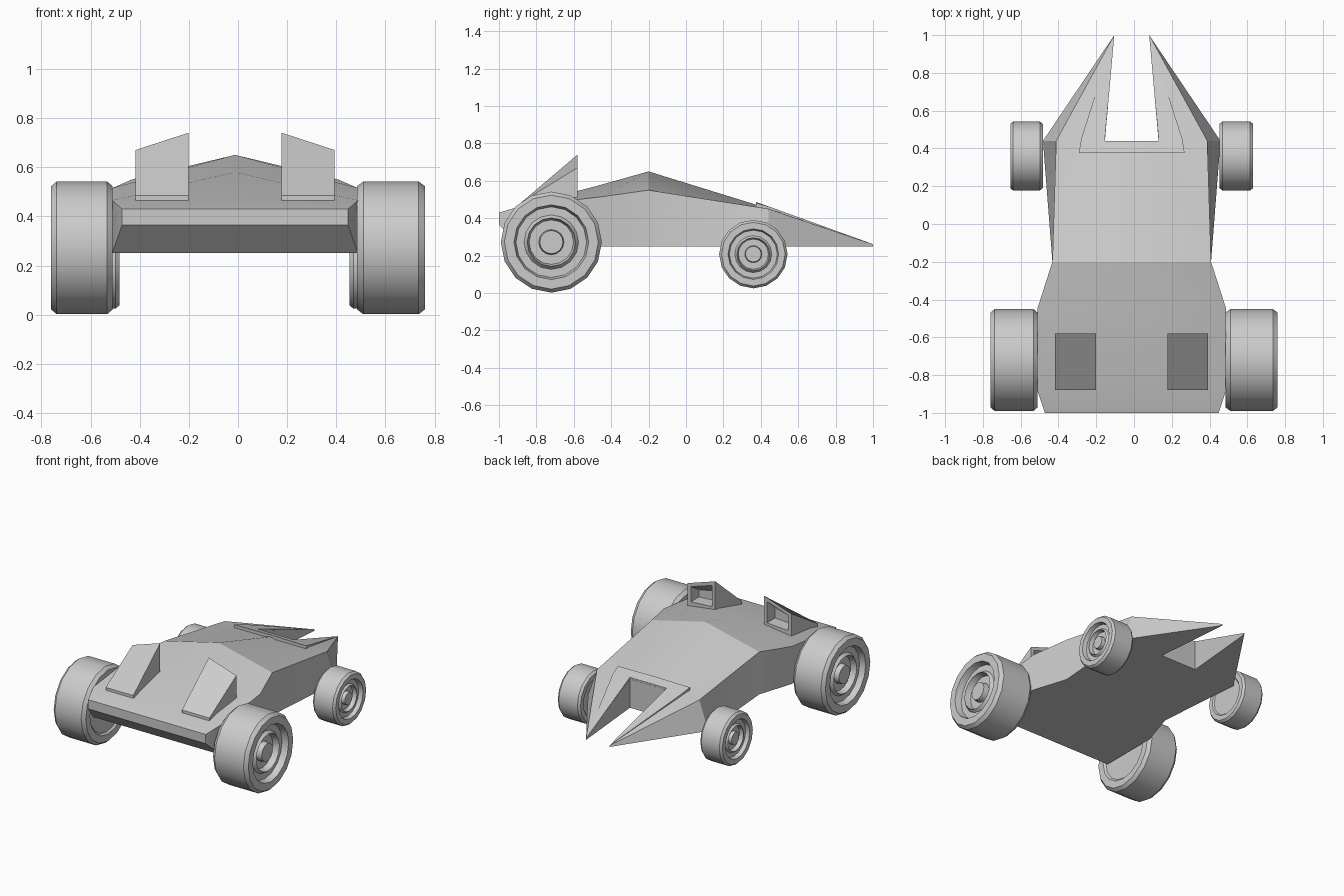
import bpy, bmesh
from math import cos, sin, tau, radians

if "Cube" in bpy.data.objects:
    bpy.data.objects.remove(bpy.data.objects["Cube"])

CX = -0.012  # body centre line


def finish(name, bm, loc=(0, 0, 0), mirror=False):
    bmesh.ops.recalc_face_normals(bm, faces=bm.faces)
    me = bpy.data.meshes.new(name)
    bm.to_mesh(me)
    bm.free()
    ob = bpy.data.objects.new(name, me)
    ob.location = loc
    bpy.context.collection.objects.link(ob)
    bpy.ops.object.select_all(action='DESELECT')
    bpy.context.view_layer.objects.active = ob
    ob.select_set(True)
    bpy.ops.object.shade_smooth_by_angle(angle=radians(24))
    if mirror:
        m = ob.modifiers.new("mirror", 'MIRROR')
        m.use_clip = True
    return ob


# Body half: stations of (y, bottom z, bottom x, top x, top edge z, centre z)
stations = [(-1.0, .365, .46, .46, .43, .43),
            (-.88, .25, .50, .50, .465, .465),
            (-.45, .25, .50, .50, .515, .58),
            (-.20, .25, .42, .42, .55, .65),
            (.44, .25, .47, .40, .45, .452)]
bm = bmesh.new()
rings = []
for y, zb, xb, xt, zt, zc in stations:
    rings.append([bm.verts.new(p) for p in
                  ((0, y, zb), (xb, y, zb), (xt, y, zt), (0, y, zc))])
bm.faces.new(rings[0])
for a, b in zip(rings[:-2], rings[1:-1]):
    for i in range(3):
        bm.faces.new((a[i], a[i + 1], b[i + 1], b[i]))
# Nose prong and the notch between the prongs
d, e = rings[-2], rings[-1]
p = bm.verts.new((.142, .44, .452))
q = bm.verts.new((.142, .44, .25))
t0 = bm.verts.new((.0925, 1, .25))
t1 = bm.verts.new((.0925, 1, .26))
for f in ((d[0], d[1], e[1], q, e[0]), (d[1], d[2], e[2], e[1]),
          (d[2], p, e[2]), (d[2], d[3], e[3], p), (e[0], q, p, e[3]),
          (q, e[1], t0), (p, q, t0, t1), (e[2], p, t1), (e[1], e[2], t1, t0)):
    bm.faces.new(f)
finish("body", bm, (CX, 0, 0), True)

# Raised plate around the notch
outline = [(0, .375, .486), (.28, .375, .482), (.268, .45, .46),
           (.0925, .998, .262), (.143, .439, .464), (0, .439, .464)]
bm = bmesh.new()
top = [bm.verts.new(v) for v in outline]
low = [bm.verts.new((x, y, z - (.05 if y < .9 else .008))) for x, y, z in outline]
for ring in (top, low):
    bm.faces.new((ring[0], ring[1], ring[4], ring[5]))
    bm.faces.new((ring[1], ring[2], ring[4]))
    bm.faces.new((ring[2], ring[3], ring[4]))
for i in range(5):
    bm.faces.new((top[i], top[i + 1], low[i + 1], low[i]))
finish("nose_plate", bm, (CX, 0, 0), True)

# Wedge intakes with a hollow forward opening
bm = bmesh.new()
xi, xo, yb, yf = .19, .405, -.88, -.58
back = [bm.verts.new(v) for v in ((xi, yb, .455), (xo, yb, .455),
                                  (xo, yb, .485), (xi, yb, .485))]
front = [bm.verts.new(v) for v in ((xi, yf, .50), (xo, yf, .49),
                                   (xo, yf, .67), (xi, yf, .74))]
t, depth = .025, .09
lip = [bm.verts.new(v) for v in ((xi + t, yf, .555), (xo - t, yf, .545),
                                 (xo - t, yf, .652), (xi + t, yf, .705))]
deep = [bm.verts.new((v.co.x, yf - depth, v.co.z - k * depth))
        for v, k in zip(lip, (0, 0, .62, .86))]
bm.faces.new(back)
bm.faces.new(deep)
for a, b in ((back, front), (front, lip), (lip, deep)):
    for i in range(4):
        j = (i + 1) % 4
        bm.faces.new((a[i], a[j], b[j], b[i]))
finish("intakes", bm, (CX, 0, 0), True)

# Wheels: lathed profile of (radius fraction, width fraction), inner to outer
profile = [(.70, .05), (.75, 0), (.93, 0), (1, .09), (1, .91), (.93, 1),
           (.74, 1), (.70, .84), (.54, .84), (.48, .92), (.44, .76),
           (.25, .76), (.23, .90)]


def wheel(name, x_in, x_out, y, z, r, n=16):
    bm = bmesh.new()
    rings = [[bm.verts.new((x_in + (x_out - x_in) * w, r * f * sin(tau * i / n),
                            r * f * cos(tau * i / n))) for i in range(n)]
             for f, w in profile]
    bm.faces.new(rings[0])
    bm.faces.new(rings[-1])
    for a, b in zip(rings, rings[1:]):
        for i in range(n):
            j = (i + 1) % n
            bm.faces.new((a[i], a[j], b[j], b[i]))
    finish(name, bm, (0, y, z))


wheel("rear_wheel_left", -.51, -.76, -.72, .272, .27)
wheel("rear_wheel_right", .485, .76, -.72, .272, .27)
wheel("front_wheel_left", -.483, -.655, .36, .208, .183)
wheel("front_wheel_right", .453, .63, .36, .208, .183)
